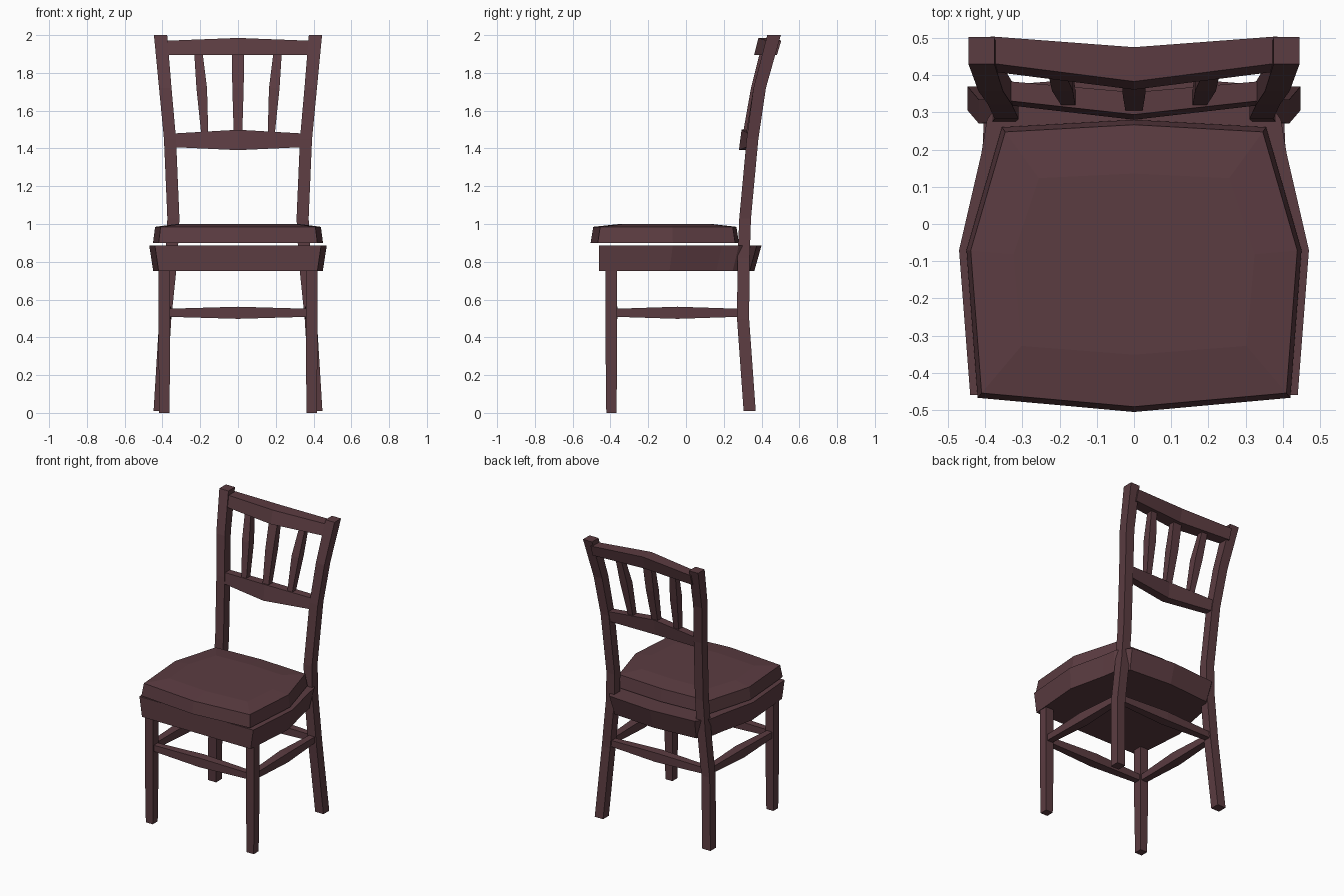
import bpy

cube = bpy.data.objects.get("Cube")
if cube:
    bpy.data.objects.remove(cube, do_unlink=True)

wood = bpy.data.materials.new("dark_reddish_wood")
wood.use_nodes = True
colour = (0.105, 0.045, 0.053, 1)
wood.diffuse_color = colour
wood.node_tree.nodes["Principled BSDF"].inputs["Base Color"].default_value = colour


def loft(name, rings):
    """Closed solid through rings with equal point counts."""
    n = len(rings[0])
    verts = [p for ring in rings for p in ring]
    faces = [list(range(n))[::-1], list(range(len(verts) - n, len(verts)))]
    for k in range(len(rings) - 1):
        for i in range(n):
            j = (i + 1) % n
            faces.append([k * n + i, k * n + j, (k + 1) * n + j, (k + 1) * n + i])
    mesh = bpy.data.meshes.new(name)
    mesh.from_pydata(verts, [], faces)
    mesh.materials.append(wood)
    obj = bpy.data.objects.new(name, mesh)
    bpy.context.collection.objects.link(obj)
    # consistent outward normals
    import bmesh
    bm = bmesh.new()
    bm.from_mesh(mesh)
    bmesh.ops.recalc_face_normals(bm, faces=bm.faces)
    bm.to_mesh(mesh)
    bm.free()
    return obj


def outline(half, z, sx=1.0, sy=1.0, cy=0.0):
    """Mirror a right-hand outline across x = 0; end points lie on the axis."""
    left = [(-x, y) for x, y in half[::-1] if x > 0]
    return [(x * sx, cy + (y - cy) * sy, z) for x, y in half + left]


def post(name, sections, side=1):
    """Upright bar; sections are (x, y, z, half width, half depth)."""
    loft(name, [[(side * (x + a * w), y + b * d, z)
                 for a, b in ((-1, -1), (1, -1), (1, 1), (-1, 1))]
                for x, y, z, w, d in sections])


def rail(name, end, mid):
    """Bowed cross rail; end is (x, y, z, half depth, half height, lean)."""
    def ring(x, y, z, d, h, lean):
        return [(x, y + a * d + b * lean, z + b * h)
                for a, b in ((-1, -1), (1, -1), (1, 1), (-1, 1))]
    loft(name, [ring(-end[0], *end[1:]), ring(*mid), ring(*end)])


def stretcher(name, start, stop):
    """Square bar, thicker in the middle."""
    across = abs(stop[0] - start[0]) > abs(stop[1] - start[1])
    rings = []
    for t, h in ((0, 0.021), (0.5, 0.032), (1, 0.021)):
        x, y = (p + (q - p) * t for p, q in zip(start, stop))
        rings.append([(x, y + a * h, 0.53 + b * h) if across
                      else (x + a * h, y, 0.53 + b * h)
                      for a, b in ((-1, -1), (1, -1), (1, 1), (-1, 1))])
    loft(name, rings)


# Seat frame, tapering downwards
frame_top = [(0, -0.46), (0.44, -0.46), (0.47, -0.07), (0.41, 0.19),
             (0.395, 0.28), (0.33, 0.375), (0, 0.40)]
loft("seat_frame", [outline(frame_top, 0.75, 0.955, 0.955, -0.46),
                    outline(frame_top, 0.887)])

# Cushion with a softly raised top
pad = [(0, -0.505), (0.42, -0.467), (0.45, -0.07), (0.355, 0.26), (0, 0.28)]
loft("cushion", [outline(pad, 0.90),
                 outline(pad, 0.985, 0.975, 0.965, -0.1),
                 outline(pad, 1.0, 0.72, 0.62, -0.1)])

# Legs, mirrored left and right
for side, label in ((1, "left"), (-1, "right")):
    post("back_leg_" + label, [
        (0.415, 0.337, 0.01, 0.032, 0.032),
        (0.385, 0.302, 0.50, 0.032, 0.032),
        (0.352, 0.305, 0.82, 0.032, 0.032),
        (0.342, 0.313, 1.03, 0.032, 0.031),
        (0.360, 0.352, 1.45, 0.032, 0.031),
        (0.385, 0.390, 1.72, 0.033, 0.033),
        (0.410, 0.466, 2.00, 0.035, 0.036)], side)
    post("front_leg_" + label, [
        (0.390, -0.395, 0.0, 0.027, 0.027),
        (0.390, -0.395, 0.36, 0.031, 0.031),
        (0.390, -0.395, 0.76, 0.031, 0.031)], side)
    stretcher("side_stretcher_" + label, (side * 0.39, -0.38), (side * 0.382, 0.29))
    post("outer_spindle_" + label, [
        (0.175, 0.335, 1.46, 0.018, 0.02),
        (0.192, 0.385, 1.72, 0.028, 0.028),
        (0.210, 0.430, 1.91, 0.022, 0.02)], side)

stretcher("front_stretcher", (-0.38, -0.395), (0.38, -0.395))
stretcher("back_stretcher", (-0.38, 0.302), (0.38, 0.302))

# Backrest rails and middle spindle
rail("top_rail", (0.385, 0.457, 1.933, 0.036, 0.037, 0.011),
     (0, 0.418, 1.940, 0.046, 0.045, 0.011))
rail("middle_rail", (0.345, 0.352, 1.443, 0.026, 0.036, 0.006),
     (0, 0.317, 1.445, 0.03, 0.054, 0.007))
post("middle_spindle", [(0, 0.318, 1.46, 0.022, 0.02),
                        (0, 0.372, 1.72, 0.030, 0.028),
                        (0, 0.412, 1.91, 0.033, 0.02)])
